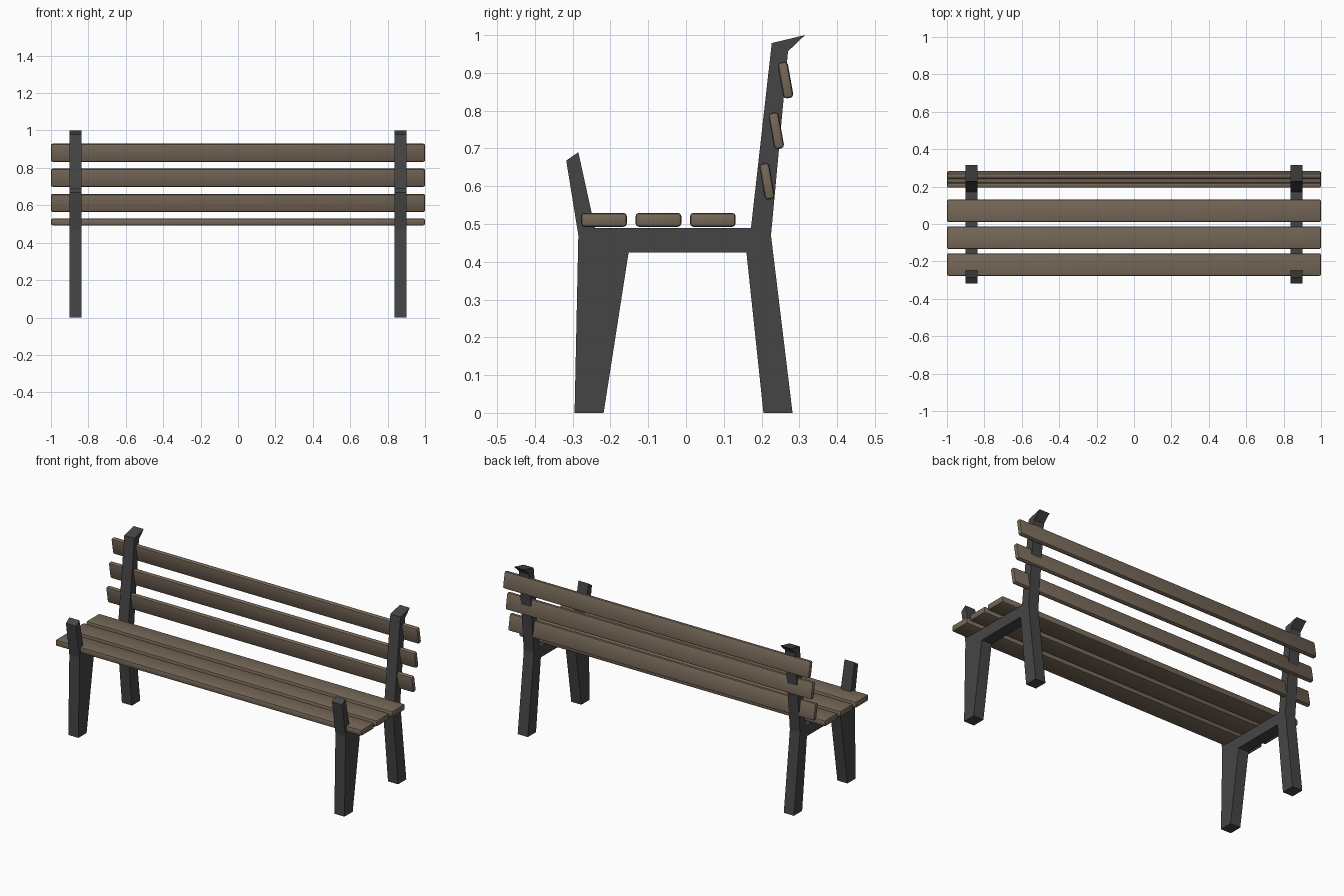
import bpy, bmesh, math

if "Cube" in bpy.data.objects:
    bpy.data.objects.remove(bpy.data.objects["Cube"])


def material(name, rgb):
    m = bpy.data.materials.new(name)
    m.diffuse_color = (*rgb, 1)
    m.use_nodes = True
    m.node_tree.nodes["Principled BSDF"].inputs["Base Color"].default_value = m.diffuse_color
    return m


wood = material("brown wood", (0.178, 0.136, 0.096))
iron = material("dark iron", (0.06, 0.06, 0.06))


def add_object(name, bm, mat):
    bmesh.ops.recalc_face_normals(bm, faces=bm.faces)
    mesh = bpy.data.meshes.new(name)
    bm.to_mesh(mesh)
    bm.free()
    mesh.materials.append(mat)
    ob = bpy.data.objects.new(name, mesh)
    bpy.context.collection.objects.link(ob)
    return ob


def slat(name, y, z, depth, height, tilt=0):
    """Full-width board with softly rounded edges."""
    bm = bmesh.new()
    bmesh.ops.create_cube(bm, size=1)
    bmesh.ops.scale(bm, vec=(2, depth, height), verts=bm.verts)
    bmesh.ops.bevel(bm, geom=bm.edges[:], offset=0.009, segments=2,
                    profile=0.5, affect='EDGES')
    ob = add_object(name, bm, wood)
    ob.location = (0, y, z)
    ob.rotation_euler.x = math.radians(tilt)
    return ob


# Side frame outline (y, z): legs, seat rail, front stub and back post in one
outline = [(-0.295, 0), (-0.218, 0), (-0.152, 0.424), (0.16, 0.424),
           (0.205, 0), (0.282, 0), (0.225, 0.47), (0.270, 0.957),
           (0.315, 1.0), (0.227, 0.979), (0.172, 0.49), (-0.241, 0.49),
           (-0.285, 0.69), (-0.317, 0.668), (-0.285, 0.47)]

for side, x in (("left", -0.902), ("right", 0.836)):
    bm = bmesh.new()
    face = bm.faces.new([bm.verts.new((x, y, z)) for y, z in outline])
    ext = bmesh.ops.extrude_face_region(bm, geom=[face], use_keep_orig=True)
    moved = [g for g in ext["geom"] if isinstance(g, bmesh.types.BMVert)]
    bmesh.ops.translate(bm, vec=(0.066, 0, 0), verts=moved)
    add_object(side + "_frame", bm, iron)

# Seat boards
for i, y in enumerate((-0.217, -0.073, 0.071)):
    slat(f"seat_slat_{i + 1}", y, 0.511, 0.121, 0.037)

# Backrest boards, leaning back with the posts
for i, (y, z) in enumerate(((0.2145, 0.613), (0.239, 0.747), (0.2635, 0.881))):
    slat(f"back_slat_{i + 1}", y, z, 0.027, 0.097, 10)

# Smooth only the rounded board edges
for ob in bpy.context.collection.objects:
    ob.select_set("slat" in ob.name)
    if "slat" in ob.name:
        bpy.context.view_layer.objects.active = ob
bpy.ops.object.shade_smooth_by_angle(angle=math.radians(30))
